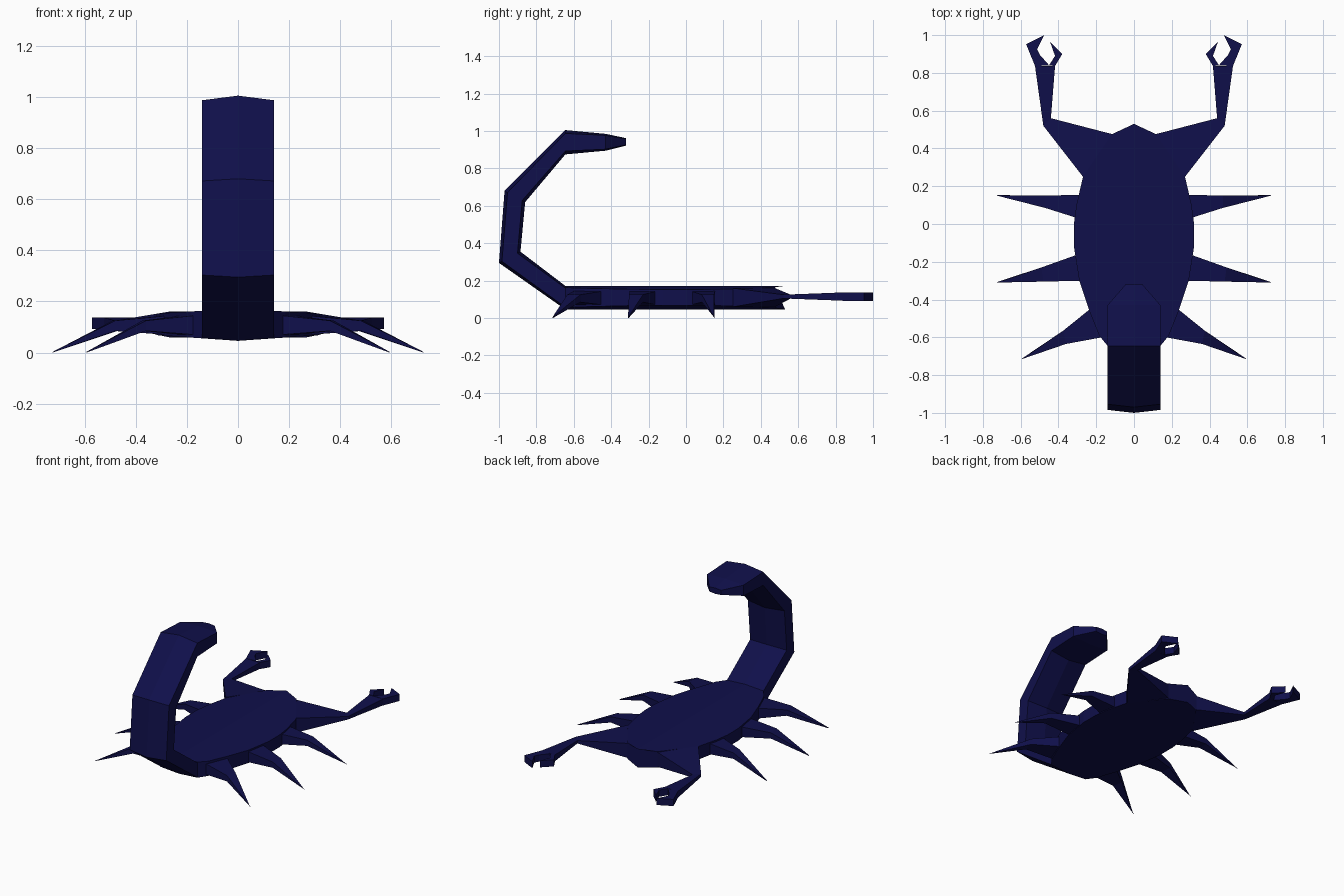
import bpy, bmesh

if "Cube" in bpy.data.objects:
    bpy.data.objects.remove(bpy.data.objects["Cube"], do_unlink=True)

navy = bpy.data.materials.new("dark navy")
navy.use_nodes = True
NAVY = (0.005, 0.005, 0.07, 1)
navy.diffuse_color = NAVY
navy.node_tree.nodes["Principled BSDF"].inputs["Base Color"].default_value = NAVY


def finish(name, bm, mirror=False):
    """Turn a bmesh into a flat-shaded object, mirrored across x if asked."""
    bmesh.ops.recalc_face_normals(bm, faces=bm.faces)
    mesh = bpy.data.meshes.new(name)
    bm.to_mesh(mesh)
    bm.free()
    mesh.materials.append(navy)
    obj = bpy.data.objects.new(name, mesh)
    bpy.context.collection.objects.link(obj)
    if mirror:
        obj.modifiers.new("Mirror", 'MIRROR').use_mirror_merge = False
    return obj


def loft(name, rings, mirror=False):
    """Skin closed rings of equal point count and cap both ends."""
    bm = bmesh.new()
    loops = [[bm.verts.new(p) for p in ring] for ring in rings]
    n = len(loops[0])
    for a, b in zip(loops, loops[1:]):
        for i in range(n):
            j = (i + 1) % n
            bm.faces.new((a[i], a[j], b[j], b[i]))
    bm.faces.new(loops[0])
    bm.faces.new(loops[-1])
    bmesh.ops.remove_doubles(bm, verts=bm.verts, dist=0.0005)
    return finish(name, bm, mirror)


def slab(front, back, low, high):
    """Four-point ring spanning two plan points between two heights."""
    return [(*front, high), (*back, high), (*back, low), (*front, low)]


# Body: shallow six-sided sections with a ridge above and below
def body_ring(y, half, ridge_y=None):
    ridge_y = y if ridge_y is None else ridge_y
    top, low = 0.172 - 0.06 * half, 0.046 + 0.07 * half
    return [(0, ridge_y, 0.172), (half, y, top), (half, y, low),
            (0, ridge_y, 0.046), (-half, y, low), (-half, y, top)]


outline = [(0.25, 0.27), (0.1, 0.305), (0, 0.318), (-0.12, 0.318),
           (-0.3, 0.29), (-0.45, 0.24), (-0.59, 0.185), (-0.645, 0.14)]
loft("body", [body_ring(0.476, 0.116, 0.53)] + [body_ring(*s) for s in outline])


# Tail: wide ridged band curling up and forward over the body
def tail_ring(inner, outer, half, inset):
    (iy, iz), (oy, oz) = inner, outer
    length = ((oy - iy) ** 2 + (oz - iz) ** 2) ** 0.5
    dy, dz = (oy - iy) / length * inset, (oz - iz) / length * inset
    return [(0, oy, oz), (half, oy - dy, oz - dz), (half, iy + dy, iz + dz),
            (0, iy, iz), (-half, iy + dy, iz + dz), (-half, oy - dy, oz - dz)]


curl = [((-0.645, 0.172), (-0.645, 0.046), 0.14, 0.012),
        ((-0.885, 0.355), (-1.0, 0.295), 0.14, 0.018),
        ((-0.86, 0.62), (-0.97, 0.68), 0.14, 0.018),
        ((-0.645, 0.875), (-0.645, 1.005), 0.14, 0.018),
        ((-0.43, 0.895), (-0.43, 0.985), 0.14, 0.008),
        ((-0.32, 0.922), (-0.32, 0.962), 0.045, 0.004)]
loft("tail", [tail_ring(*c) for c in curl])

# Arms: wedge from the shoulder to a thin elbow, then a widening forearm
loft("arms", [slab((0.116, 0.476), (0.27, 0.25), 0.06, 0.16),
              slab((0.44, 0.56), (0.48, 0.52), 0.105, 0.125),
              slab((0.418, 0.836), (0.524, 0.836), 0.093, 0.137)], True)

# Claws: two-fingered plates
claw = [(0.418, 0.836), (0.45, 0.84), (0.524, 0.836), (0.571, 0.952),
        (0.476, 1.0), (0.513, 0.926), (0.498, 0.895), (0.45, 0.841),
        (0.418, 0.89), (0.444, 0.963), (0.38, 0.9)]
outer_finger = claw[1:8]
inner_finger = claw[8:] + claw[:2]
for name, finger in (("outer_claw_fingers", outer_finger),
                     ("inner_claw_fingers", inner_finger)):
    bm = bmesh.new()
    face = bm.faces.new([bm.verts.new((x, y, 0.092)) for x, y in finger])
    grown = bmesh.ops.extrude_face_region(bm, geom=[face])["geom"]
    for v in grown:
        if isinstance(v, bmesh.types.BMVert):
            v.co.z = 0.138
    finish(name, bm, True)

# Legs: three pairs, each arching out from the body down to a point
legs = {
    "front_legs": [(0.28, 0.155), (0.28, 0.025), (0.47, 0.15), (0.47, 0.085), (0.725, 0.15)],
    "middle_legs": [(0.28, -0.155), (0.27, -0.3), (0.49, -0.23), (0.48, -0.305), (0.725, -0.31)],
    "rear_legs": [(0.22, -0.44), (0.17, -0.6), (0.375, -0.565), (0.36, -0.635), (0.593, -0.715)],
}
for name, (root_a, root_b, knee_a, knee_b, tip) in legs.items():
    loft(name, [slab(root_a, root_b, 0.07, 0.145),
                slab(knee_a, knee_b, 0.085, 0.125),
                slab(tip, (tip[0], tip[1] + 0.003), 0.0, 0.003)], True)
